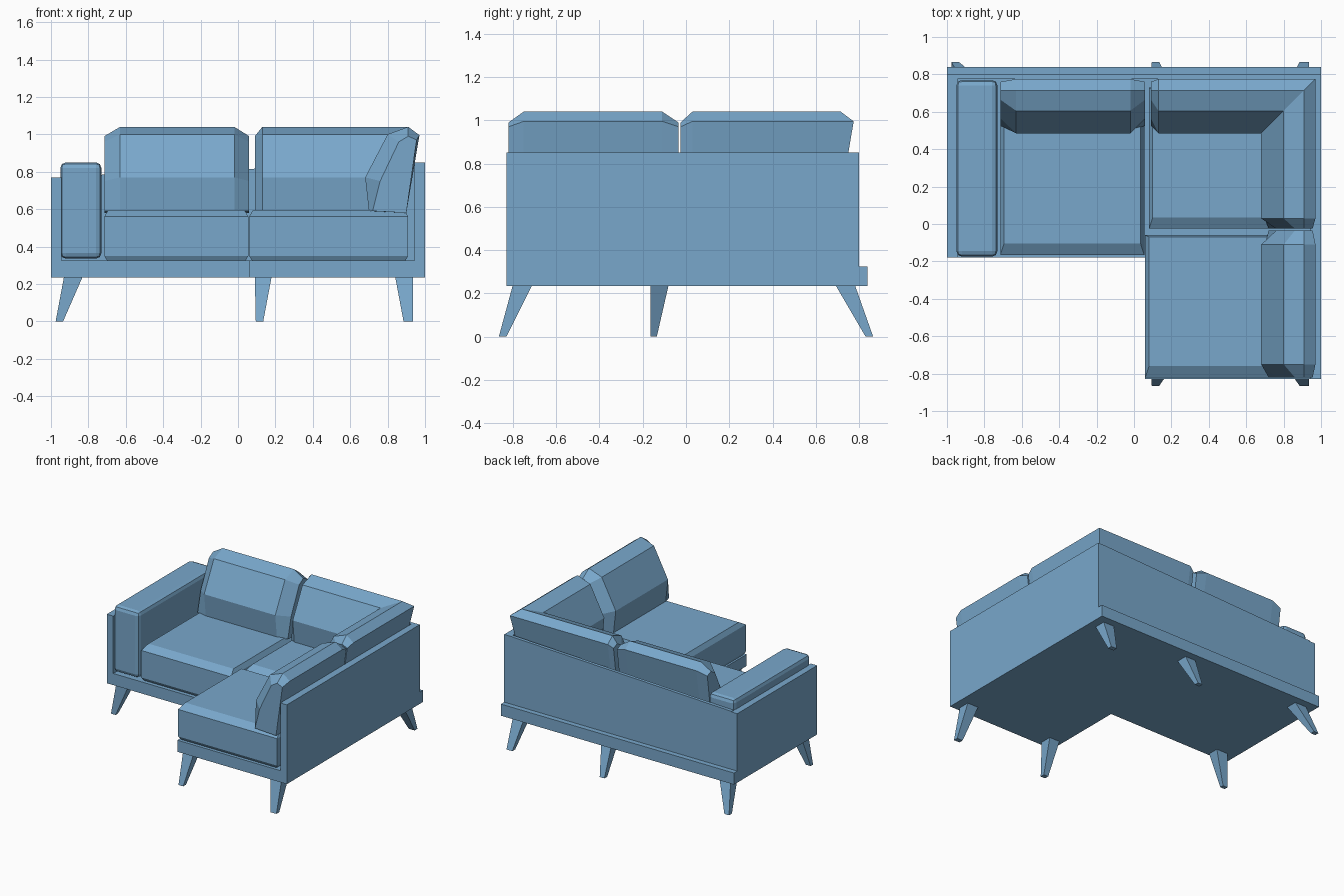
import bpy
import bmesh

cube = bpy.data.objects.get("Cube")
if cube:
    bpy.data.objects.remove(cube, do_unlink=True)

fabric = bpy.data.materials.new("soft blue")
fabric.use_nodes = True
BLUE = (0.19, 0.39, 0.60, 1)
fabric.diffuse_color = BLUE
fabric.node_tree.nodes["Principled BSDF"].inputs["Base Color"].default_value = BLUE


def loft(name, rings):
    """Join matching rings of points into a closed solid."""
    bm = bmesh.new()
    loops = [[bm.verts.new(p) for p in ring] for ring in rings]
    n = len(loops[0])
    for a, b in zip(loops, loops[1:]):
        for i in range(n):
            j = (i + 1) % n
            bm.faces.new((a[i], a[j], b[j], b[i]))
    bm.faces.new(loops[0])
    bm.faces.new(loops[-1])
    bmesh.ops.recalc_face_normals(bm, faces=bm.faces)
    mesh = bpy.data.meshes.new(name)
    bm.to_mesh(mesh)
    bm.free()
    mesh.materials.append(fabric)
    obj = bpy.data.objects.new(name, mesh)
    bpy.context.collection.objects.link(obj)
    return obj


def rect(x0, x1, y0, y1, z):
    return [(x0, y0, z), (x1, y0, z), (x1, y1, z), (x0, y1, z)]


def box(name, x0, x1, y0, y1, z0, z1):
    return loft(name, [rect(x0, x1, y0, y1, z) for z in (z0, z1)])


# Base frame with a ledge along the back
outline = [(-0.95, -0.18), (0.06, -0.18), (0.06, -0.83), (0.95, -0.83), (0.95, 0.8),
           (1, 0.8), (1, 0.84), (-1, 0.84), (-1, 0.8), (-0.95, 0.8)]
loft("base_frame", [[(x, y, z) for x, y in outline] for z in (0.235, 0.325)])

# Outer panels
box("left_side_panel", 0.945, 1, -0.83, 0.8, 0.235, 0.85)
box("right_side_panel", -1, -0.945, -0.18, 0.8, 0.235, 0.77)
back = [(-0.95, 0.3), (0.95, 0.3), (0.95, 0.85), (-0.95, 0.775)]
loft("back_panel", [[(x, y, z) for x, z in back] for y in (0.775, 0.8)])


# Seat cushions with a broad sloping front edge
def seat(name, x0, x1, y0, y1):
    loft(name, [
        rect(x0 + 0.015, x1 - 0.015, y0 + 0.015, y1, 0.325),
        rect(x0, x1, y0, y1, 0.35),
        rect(x0, x1, y0, y1, 0.56),
        rect(x0 + 0.02, x1 - 0.02, y0 + 0.06, y1 - 0.01, 0.595)])


seat("right_seat", -0.715, 0.055, -0.165, 0.73)
seat("corner_seat", 0.08, 0.91, -0.025, 0.73)
seat("chaise_seat", 0.06, 0.91, -0.82, -0.06)

# Arm cushion
arm = box("arm_cushion", -0.95, -0.73, -0.175, 0.77, 0.335, 0.85)
bevel = arm.modifiers.new("soft_edges", "BEVEL")
bevel.width = 0.03
bevel.segments = 2

# Back cushions: a leaning wedge section, pinched at the ends
FULL = [(0.70, 0.59), (0.68, 0.77), (0.80, 1.0), (0.91, 1.04), (0.97, 0.995), (0.90, 0.58)]
END = [(0.72, 0.59), (0.76, 0.75), (0.86, 0.96), (0.91, 0.99), (0.955, 0.97), (0.90, 0.58)]
SHIFT = 0.195


def along_back(section, x):
    return [(x, p - SHIFT, z) for p, z in section]


def along_side(section, y):
    return [(p, y, z) for p, z in section]


loft("right_back_cushion", [
    along_back(END, -0.715), along_back(FULL, -0.63),
    along_back(FULL, -0.02), along_back(END, 0.06)])
loft("corner_back_cushion", [
    along_back(END, 0.09), along_back(FULL, 0.13),
    [(p, p - SHIFT, z) for p, z in FULL],
    along_side(FULL, 0.03), along_side(END, -0.025)])
loft("chaise_back_cushion", [
    along_side(END, -0.82), along_side(FULL, -0.75),
    along_side(FULL, -0.11), along_side(END, -0.035)])

# Splayed tapering legs: (top span, foot span) per axis
LEG_X = {"right": ((-0.93, -0.83), (-0.975, -0.935)),
         "middle": ((0.09, 0.18), (0.095, 0.135)),
         "left": ((0.84, 0.935), (0.885, 0.935))}
LEG_Y = {"back": ((0.69, 0.78), (0.83, 0.865)),
         "inner": ((-0.165, -0.08), (-0.165, -0.135)),
         "front": ((-0.80, -0.71), (-0.865, -0.83))}
for side, row in (("right", "back"), ("middle", "back"), ("left", "back"),
                  ("right", "inner"), ("middle", "front"), ("left", "front")):
    (tx, fx), (ty, fy) = LEG_X[side], LEG_Y[row]
    loft(f"{row}_{side}_leg", [rect(*fx, *fy, 0), rect(*tx, *ty, 0.24)])
